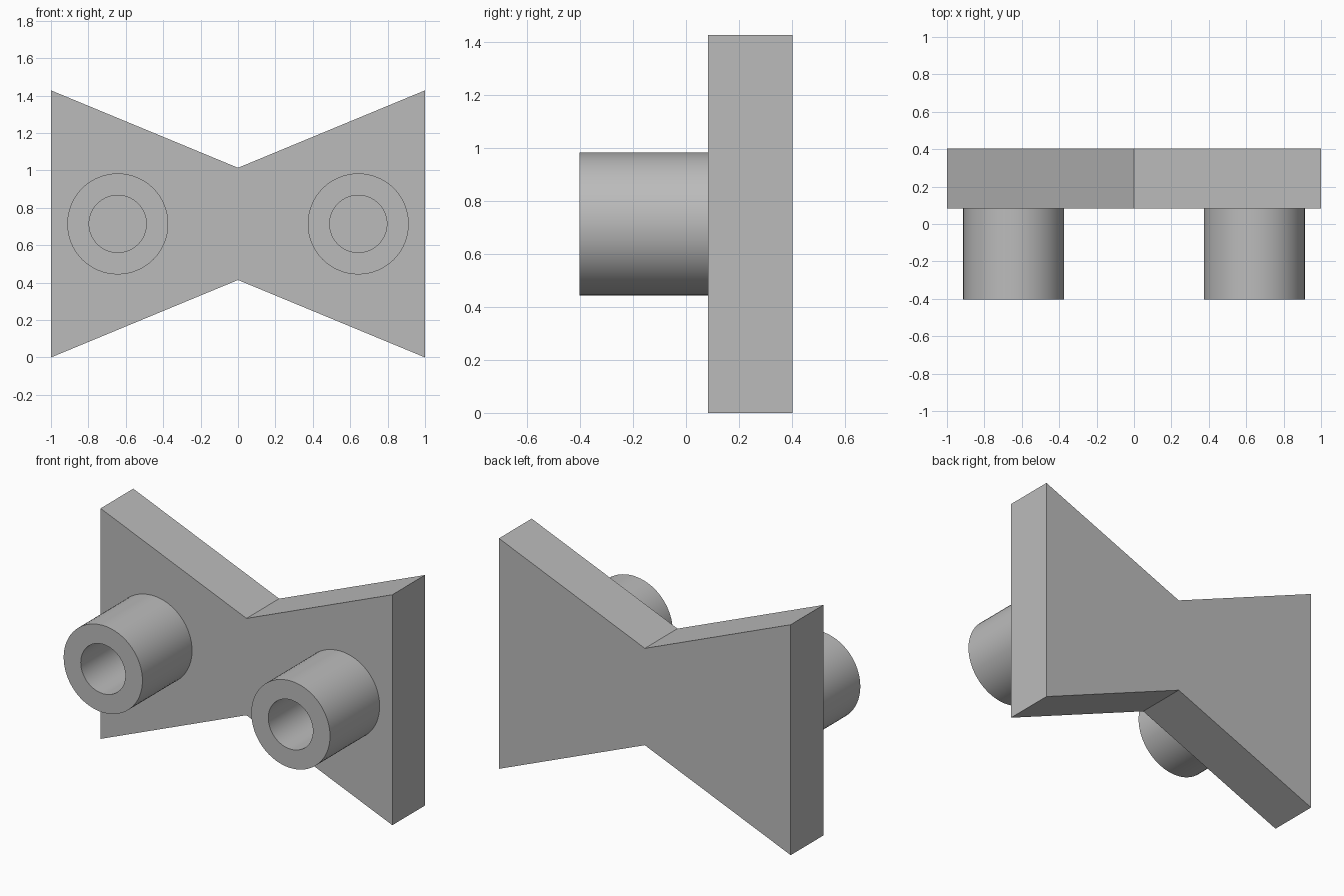
import bpy, bmesh, math

if "Cube" in bpy.data.objects:
    bpy.data.objects.remove(bpy.data.objects["Cube"])

grey = bpy.data.materials.new("plain grey")
grey.diffuse_color = (0.5, 0.5, 0.5, 1)
grey.use_nodes = True
grey.node_tree.nodes["Principled BSDF"].inputs["Base Color"].default_value = grey.diffuse_color

MID = 0.714          # height of the horizontal centre line
FRONT, BACK = 0.083, 0.403


def add_object(name, bm):
    bmesh.ops.recalc_face_normals(bm, faces=bm.faces)
    mesh = bpy.data.meshes.new(name)
    bm.to_mesh(mesh)
    bm.free()
    mesh.materials.append(grey)
    obj = bpy.data.objects.new(name, mesh)
    bpy.context.collection.objects.link(obj)
    return obj


# Bow-tie shaped plate, extruded from front to back
bm = bmesh.new()
half = [(-1, -MID), (0, -0.3), (1, -MID)]
outline = half + [(x, -z) for x, z in reversed(half)]
face = bm.faces.new([bm.verts.new((x, FRONT, MID + z)) for x, z in outline])
ext = bmesh.ops.extrude_face_region(bm, geom=[face], use_keep_orig=True)
moved = [v for v in ext["geom"] if isinstance(v, bmesh.types.BMVert)]
bmesh.ops.translate(bm, verts=moved, vec=(0, BACK - FRONT, 0))
add_object("bow_tie_plate", bm)


# Hollow tube standing out of the plate: outer wall, front rim, bore
def tube(name, cx, sides=64):
    bm = bmesh.new()
    profile = [(0.27, FRONT), (0.27, -0.403), (0.153, -0.403), (0.153, FRONT)]
    rings = []
    for r, y in profile:
        angles = [2 * math.pi * i / sides for i in range(sides)]
        rings.append([bm.verts.new((cx + r * math.cos(a), y, MID + r * math.sin(a)))
                      for a in angles])
    for a, b in zip(rings, rings[1:]):
        for i in range(sides):
            j = (i + 1) % sides
            bm.faces.new((a[i], a[j], b[j], b[i]))
    obj = add_object(name, bm)
    # The shell is open at the plate, so make sure it faces outwards
    outer = obj.data.polygons[0]
    if outer.normal.x * (outer.center.x - cx) < 0:
        obj.data.flip_normals()
    bpy.ops.object.select_all(action='DESELECT')
    obj.select_set(True)
    bpy.context.view_layer.objects.active = obj
    bpy.ops.object.shade_smooth_by_angle(angle=math.radians(30))


for side, cx in (("left", -0.643), ("right", 0.643)):
    tube(side + "_tube", cx)
